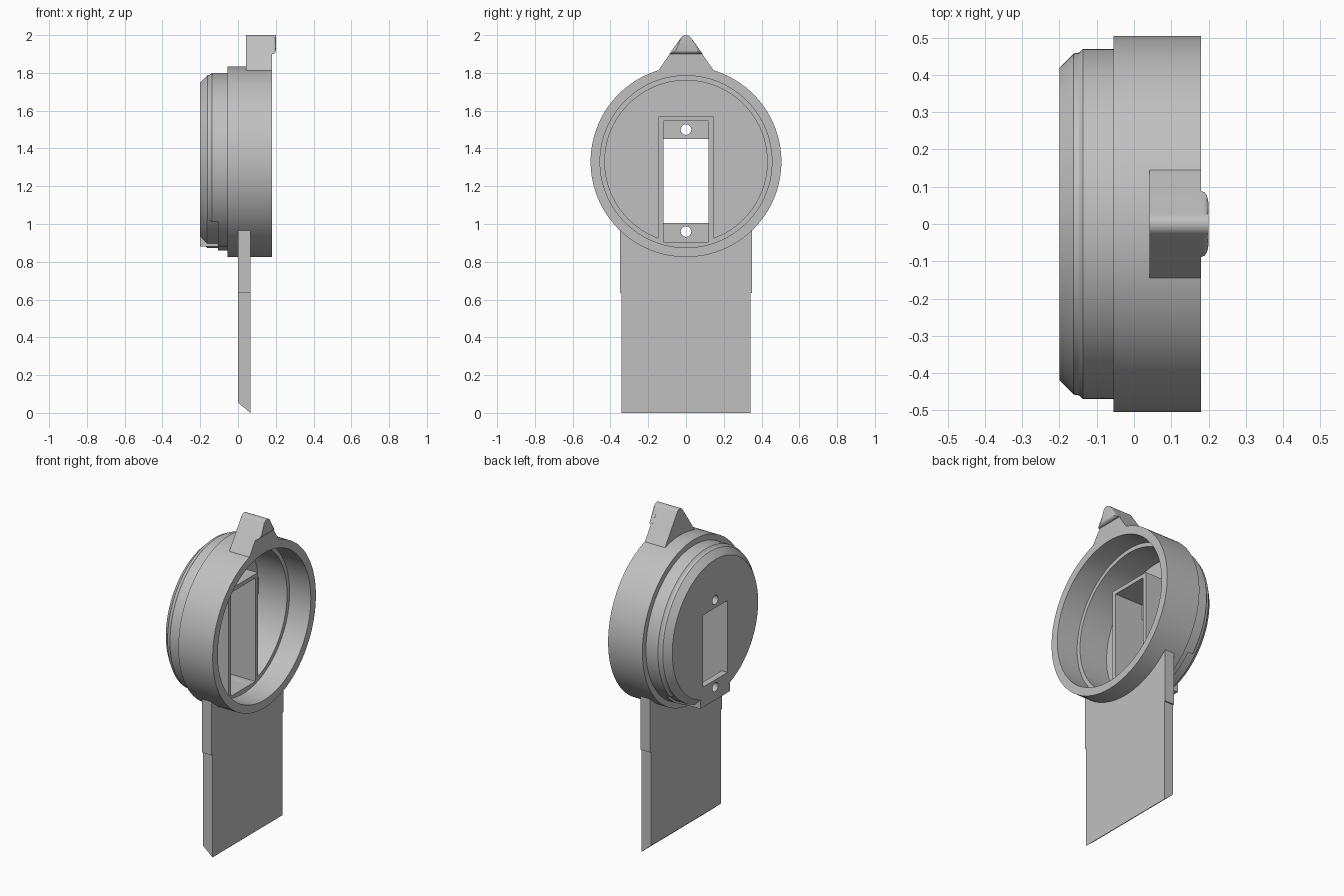
import bpy, bmesh
from math import sin, cos, pi, radians, sqrt

if "Cube" in bpy.data.objects:
    bpy.data.objects.remove(bpy.data.objects["Cube"])

CZ = 1.33        # height of the cup axis
FLOOR = -0.16    # inner face of the cup floor
LEDGE = 0.035    # inner ledge and front of the box

grey = bpy.data.materials.new("plain grey")
grey.use_nodes = True
grey.diffuse_color = (0.53, 0.53, 0.53, 1)
grey.node_tree.nodes["Principled BSDF"].inputs["Base Color"].default_value = (0.53, 0.53, 0.53, 1)


def finish(name, bm):
    bmesh.ops.recalc_face_normals(bm, faces=bm.faces)
    mesh = bpy.data.meshes.new(name)
    bm.to_mesh(mesh)
    bm.free()
    mesh.materials.append(grey)
    obj = bpy.data.objects.new(name, mesh)
    bpy.context.collection.objects.link(obj)
    return obj


def prism(name, outline, x0, x1, bevel=0):
    """Extrude a (y, z) outline along x, optionally rounding the x1 end."""
    bm = bmesh.new()
    a = [bm.verts.new((x0, y, z)) for y, z in outline]
    b = [bm.verts.new((x1, y, z)) for y, z in outline]
    bm.faces.new(a)
    end = bm.faces.new(b)
    n = len(a)
    for i in range(n):
        j = (i + 1) % n
        bm.faces.new((a[i], a[j], b[j], b[i]))
    if bevel:
        bmesh.ops.bevel(bm, geom=list(end.edges), offset=bevel, segments=4,
                        profile=0.5, affect='EDGES', clamp_overlap=True)
    return finish(name, bm)


def box(name, x0, x1, y0, y1, z0, z1):
    return prism(name, [(y0, z0), (y1, z0), (y1, z1), (y0, z1)], x0, x1)


def arc(r, a0, a1, n, cy=0, cz=CZ):
    return [(cy + r * cos(a0 + (a1 - a0) * i / n),
             cz + r * sin(a0 + (a1 - a0) * i / n)) for i in range(n + 1)]


def revolve(name, profile, a0=0, a1=2 * pi, steps=128):
    """Turn a closed (x, radius) profile about the cup axis."""
    bm = bmesh.new()
    full = a1 - a0 > 6.28
    rings = []
    for i in range(steps if full else steps + 1):
        t = a0 + (a1 - a0) * i / steps
        rings.append([bm.verts.new((x, r * cos(t), CZ + r * sin(t))) for x, r in profile])
    n = len(profile)
    for i in range(steps):
        p, q = rings[i], rings[(i + 1) % len(rings)]
        for k in range(n if not full else n - 1):
            m = (k + 1) % n
            bm.faces.new((p[k], p[m], q[m], q[k]))
    # close the ends: discs for a full turn, caps for a sector
    if full:
        bm.faces.new([r[0] for r in rings])
        bm.faces.new([r[-1] for r in rings])
    else:
        bm.faces.new(rings[0])
        bm.faces.new(rings[-1])
    return finish(name, bm)


def cut(obj, cutter):
    cutter.hide_render = True
    mod = obj.modifiers.new("cut", 'BOOLEAN')
    mod.operation = 'DIFFERENCE'
    mod.solver = 'EXACT'
    mod.object = cutter
    bpy.context.view_layer.objects.active = obj
    bpy.ops.object.modifier_apply(modifier=mod.name)
    bpy.data.objects.remove(cutter)


# Round cup, open towards +x, with stepped outside and inner ledge
cup = revolve("cup", [
    (-0.2, 0.42), (-0.162, 0.458), (-0.148, 0.46), (-0.137, 0.47), (-0.055, 0.47),
    (-0.055, 0.505), (0.18, 0.505), (0.18, 0.455), (LEDGE, 0.455),
    (LEDGE, 0.43), (FLOOR, 0.43)])

# Relief in the lower part of the outer ring
cut(cup, revolve("relief_cutter", [(-0.165, 0.457), (-0.105, 0.457), (-0.105, 0.55), (-0.165, 0.55)],
                 radians(-137.6), radians(-42.4), 48))

# Pocket inside the box, window and two screw holes
cut(cup, box("pocket_cutter", FLOOR, LEDGE + 0.001, -0.12, 0.12, 0.905, 1.545))
cut(cup, box("window_cutter", -0.3, -0.1, -0.12, 0.12, 1.005, 1.45))
for z in (0.96, 1.5):
    cut(cup, prism("hole_cutter", arc(0.028, 0, 2 * pi * 31 / 32, 31, 0, z), -0.3, -0.1))

# Rectangular box walls around the window
for side, y in (("left", 0.1325), ("right", -0.1325)):
    box("box_wall_" + side, -0.198, LEDGE, y - 0.0125, y + 0.0125, 0.88, 1.57)
box("box_wall_top", -0.198, LEDGE, -0.12, 0.12, 1.545, 1.57)
box("box_wall_bottom", -0.198, LEDGE, -0.12, 0.12, 0.88, 0.905)
box("bottom_tab", -0.2, FLOOR, -0.145, 0.145, 0.88, 0.93)

# Flat handle: shoulders follow the cup, lower blade has a slanted tip
half = 0.35
top = CZ - sqrt(0.48 ** 2 - half ** 2)
start = pi + 0.754
curve = arc(0.48, start, 3 * pi - start, 32)
prism("handle_shoulder", [(-half, 0.635), (-half, top)] + curve + [(half, top), (half, 0.635)],
      0, 0.065)
blade = box("handle_blade", 0, 0.065, -0.342, 0.342, 0, 0.635)
for v in blade.data.vertices:
    if v.co.z < 0.01 and v.co.x < 0.01:
        v.co.z = 0.055

# Pointer on top with a rounded ridge, and a soft nub on its face
ridge = arc(0.032, radians(34), radians(146), 12, 0, 1.968)
pointer = prism("pointer", [(-0.145, 1.8), (0.145, 1.8), (0.145, 1.815)] + ridge + [(-0.145, 1.815)],
                0.042, 0.18)
nub = prism("pointer_nub", [(-0.088, 1.9), (0.088, 1.9)] + ridge, 0.17, 0.2, 0.018)

# Smooth the turned and rounded parts, keep edges sharp
bpy.ops.object.select_all(action='DESELECT')
for obj in (cup, pointer, nub):
    obj.select_set(True)
bpy.context.view_layer.objects.active = cup
bpy.ops.object.shade_smooth_by_angle(angle=radians(30))
